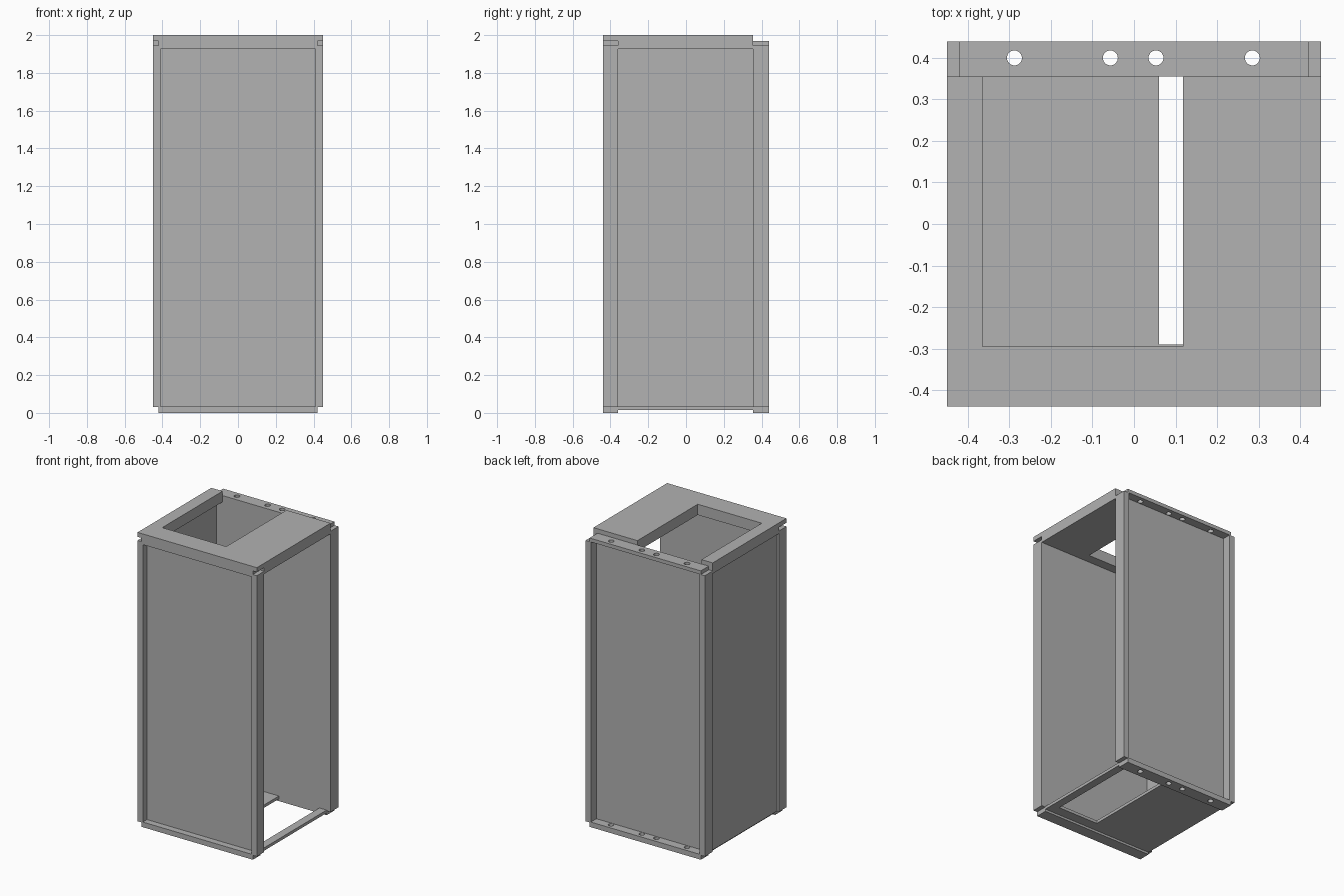
import bpy
import bmesh

cube = bpy.data.objects.get("Cube")
if cube:
    bpy.data.objects.remove(cube, do_unlink=True)

# Single painted metal colour
GREY = (0.445, 0.445, 0.445, 1.0)
metal = bpy.data.materials.new("plain grey")
metal.use_nodes = True
metal.diffuse_color = GREY
metal.node_tree.nodes["Principled BSDF"].inputs["Base Color"].default_value = GREY


def prism(name, outline, z0, z1):
    """Extrude a flat xy outline from z0 up to z1."""
    bm = bmesh.new()
    face = bm.faces.new([bm.verts.new((x, y, z0)) for x, y in outline])
    grown = bmesh.ops.extrude_face_region(bm, geom=[face])["geom"]
    top = [v for v in grown if isinstance(v, bmesh.types.BMVert)]
    bmesh.ops.translate(bm, verts=top, vec=(0, 0, z1 - z0))
    bmesh.ops.recalc_face_normals(bm, faces=bm.faces)
    mesh = bpy.data.meshes.new(name)
    bm.to_mesh(mesh)
    bm.free()
    mesh.materials.append(metal)
    obj = bpy.data.objects.new(name, mesh)
    bpy.context.collection.objects.link(obj)
    return obj


def box(name, x0, x1, y0, y1, z0, z1):
    return prism(name, [(x0, y0), (x1, y0), (x1, y1), (x0, y1)], z0, z1)


def u_plate(name, half, front, back, hole_x0, hole_x1, hole_y, z0, z1):
    """Plate with a rectangular opening that runs out through its back edge."""
    outline = [(-half, front), (half, front), (half, back), (hole_x1, back),
               (hole_x1, hole_y), (hole_x0, hole_y), (hole_x0, back), (-half, back)]
    return prism(name, outline, z0, z1)


def drill(obj, z):
    """Drill the four mounting holes through a rail."""
    for x in (-0.288, -0.057, 0.053, 0.285):
        bpy.ops.mesh.primitive_cylinder_add(vertices=32, radius=0.018, depth=0.2,
                                            location=(x, 0.4, z))
        cutter = bpy.context.object
        cutter.hide_render = True
        mod = obj.modifiers.new("hole", "BOOLEAN")
        mod.operation = "DIFFERENCE"
        mod.solver = "EXACT"
        mod.object = cutter
        bpy.context.view_layer.objects.active = obj
        bpy.ops.object.modifier_apply(modifier=mod.name)
        bpy.data.objects.remove(cutter, do_unlink=True)


HALF, RAIL = 0.45, 0.42      # half widths of the body and of the rails
FRONT, BACK = -0.44, 0.44
IN_F, IN_B = -0.36, 0.355    # inner edges of the front and back posts
FLOOR, POST_TOP, RAIL_TOP, TOP = 0.035, 1.945, 1.97, 2.0
RIM = 1.927                  # underside of the top frame

# Top frame: full cover plate, deep rim and narrower front rail
u_plate("top_plate", HALF, FRONT, IN_B, -0.365, 0.118, -0.295, RAIL_TOP, TOP)
u_plate("top_rim", HALF, IN_F, IN_B, -0.365, 0.118, -0.295, RIM, RAIL_TOP)
box("top_front_rail", -RAIL, RAIL, FRONT, IN_F, RIM, RAIL_TOP)

# Drilled back rails
drill(box("top_back_rail", -RAIL, RAIL, IN_B, BACK, POST_TOP, RAIL_TOP), RAIL_TOP)
drill(box("bottom_back_rail", -RAIL, RAIL, IN_B, BACK, 0, FLOOR), 0)

# Base
box("bottom_front_rail", -RAIL, RAIL, FRONT, IN_F, 0, FLOOR)
u_plate("bottom_plate", RAIL, IN_F, IN_B, 0.06, 0.365, -0.29, 0.015, FLOOR)

# Corner posts
for side, x0, x1 in (("right", -HALF, -0.41), ("left", 0.41, HALF)):
    box("front_post_" + side, x0, x1, FRONT, IN_F, 0.03, POST_TOP)
    box("back_post_" + side, x0, x1, IN_B, BACK, 0.03, POST_TOP)

# Recessed wall panels; the left side stays open
box("front_panel", -0.41, 0.41, -0.395, IN_F, FLOOR, RIM)
box("back_panel", -0.41, 0.41, IN_B, 0.38, FLOOR, POST_TOP)
box("right_panel", -0.435, -0.41, IN_F, IN_B, 0.03, RIM)
